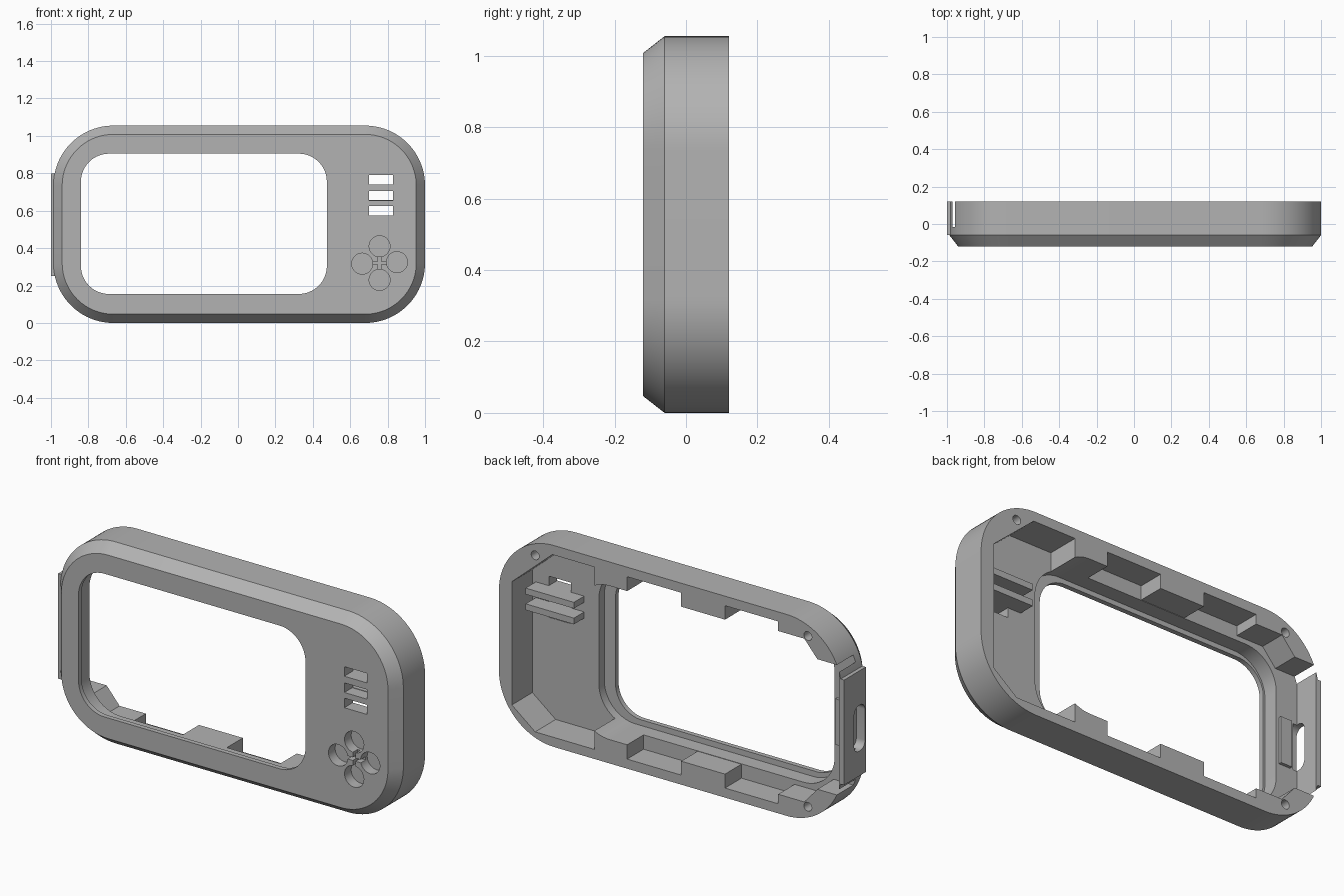
import bpy, bmesh
from math import pi, cos, sin

if "Cube" in bpy.data.objects:
    bpy.data.objects.remove(bpy.data.objects["Cube"], do_unlink=True)

MID = 0.5275             # mid height of the case
BACK, FRONT = 0.12, -0.12
PAST = 0.2               # cutters overshoot the back face to here

grey = bpy.data.materials.new("case grey")
grey.use_nodes = True
colour = (0.45, 0.45, 0.45, 1)
grey.diffuse_color = colour
grey.node_tree.nodes["Principled BSDF"].inputs["Base Color"].default_value = colour


def rounded(x0, x1, z0, z1, r, steps=16):
    """Rounded rectangle outline in x and z."""
    pts = []
    corners = [(x1 - r, z1 - r), (x0 + r, z1 - r), (x0 + r, z0 + r), (x1 - r, z0 + r)]
    for q, (cx, cz) in enumerate(corners):
        for i in range(steps + 1):
            a = (q + i / steps) * pi / 2
            pts.append((cx + r * cos(a), cz + r * sin(a)))
    return pts


def circle(cx, cz, r, n=32):
    return [(cx + r * cos(2 * pi * i / n), cz + r * sin(2 * pi * i / n)) for i in range(n)]


def rect(x0, x1, z0, z1):
    return [(x0, z0), (x1, z0), (x1, z1), (x0, z1)]


def loft(name, rings):
    """Solid through a list of (y, outline) rings."""
    bm = bmesh.new()
    loops = [[bm.verts.new((x, y, z)) for x, z in pts] for y, pts in rings]
    n = len(loops[0])
    for a, b in zip(loops, loops[1:]):
        for i in range(n):
            j = (i + 1) % n
            bm.faces.new((a[i], a[j], b[j], b[i]))
    bm.faces.new(loops[0])
    bm.faces.new(loops[-1])
    bmesh.ops.recalc_face_normals(bm, faces=bm.faces)
    mesh = bpy.data.meshes.new(name)
    bm.to_mesh(mesh)
    bm.free()
    mesh.materials.append(grey)
    obj = bpy.data.objects.new(name, mesh)
    bpy.context.collection.objects.link(obj)
    return obj


def prism(name, pts, y0, y1):
    return loft(name, [(y0, pts), (y1, pts)])


def combine(target, tool, operation="DIFFERENCE"):
    mod = target.modifiers.new(tool.name, "BOOLEAN")
    mod.operation, mod.solver, mod.object = operation, "EXACT", tool
    bpy.context.view_layer.objects.active = target
    bpy.ops.object.modifier_apply(modifier=mod.name)
    bpy.data.objects.remove(tool, do_unlink=True)


def cut(pts, y0, y1=PAST):
    combine(case, prism("cutter", pts, y0, y1))


# Outer shell with a chamfered front edge
outer = rounded(-0.987, 1, 0, 1.055, 0.32, 24)
inner = rounded(-0.94, 0.953, 0.047, 1.008, 0.273, 24)
case = loft("case", [(BACK, outer), (-0.06, outer), (FRONT, inner)])

# Raised plate on the port side
combine(case, prism("port_plate", rect(-1, -0.95, 0.25, 0.8), -0.06, BACK), "UNION")

# Deep bay behind the controls, with clipped corners for the screws
cut([(0.447, 0.05), (0.79, 0.05), (0.925, 0.155), (0.925, 0.80), (0.69, 1.005),
     (0.447, 1.005)], -0.05)

# Shallow bay around the screen, leaving blocks along the top and bottom
upper = [(0.257, 0.9), (0.257, 1.005), (-0.056, 1.005), (-0.056, 0.932), (-0.31, 0.932),
         (-0.31, 1.005), (-0.618, 1.005), (-0.618, 0.955), (-0.77, 0.955),
         (-0.845, 0.868), (-0.971, 0.868)]
cut(upper + [(x, 2 * MID - z) for x, z in reversed(upper)], -0.016)

# Screen recess and window opening
cut(rounded(-0.85, 0.54, 0.125, 0.93, 0.18), -0.095)
cut(rounded(-0.84, 0.475, 0.155, 0.905, 0.15), -0.2)

# Three speaker slots
for z in (0.6, 0.68, 0.765):
    cut(rect(0.70, 0.83, z - 0.025, z + 0.025), -0.2, 0)

# Blind button wells joined by thin channels
cx, cz = 0.757, 0.32
for dx, dz in ((0, 0.09), (-0.093, -0.003), (0.093, 0.005), (0, -0.09)):
    cut(circle(cx + dx, cz + dz, 0.056), -0.2, -0.065)
for pts in (rect(cx - 0.06, cx + 0.06, cz - 0.008, cz + 0.008),
            rect(cx - 0.008, cx + 0.008, cz - 0.06, cz + 0.06)):
    cut(pts, -0.2, -0.08)

# Screw holes in the back corners
for x in (-0.79, 0.79):
    for z in (MID - 0.447, MID + 0.447):
        cut(circle(x, z, 0.023, 24), 0.0)

# Port slot through the side: an outline in y and z turned to run along x
slot = prism("cutter", rounded(-0.045, 0.045, -0.12, 0.12, 0.04, 8), -0.05, 0.05)
slot.rotation_euler = (0, 0, pi / 2)
slot.location = (-1, -0.008, 0.5)
bpy.context.view_layer.update()
combine(case, slot)

# Horizontal fins behind the speaker slots
for i, z in enumerate((0.64, 0.7225)):
    prism("speaker_fin_%d" % (i + 1), rect(0.625, 0.905, z - 0.015, z + 0.0175), -0.055, 0.035)

# Small rest for the port connector
prism("port_rest", rect(-0.93, -0.865, 0.38, 0.62), -0.03, 0.0)

# Smooth curves, sharp edges
bpy.ops.object.select_all(action="DESELECT")
case.select_set(True)
bpy.context.view_layer.objects.active = case
bpy.ops.object.shade_smooth_by_angle(angle=pi / 6)
